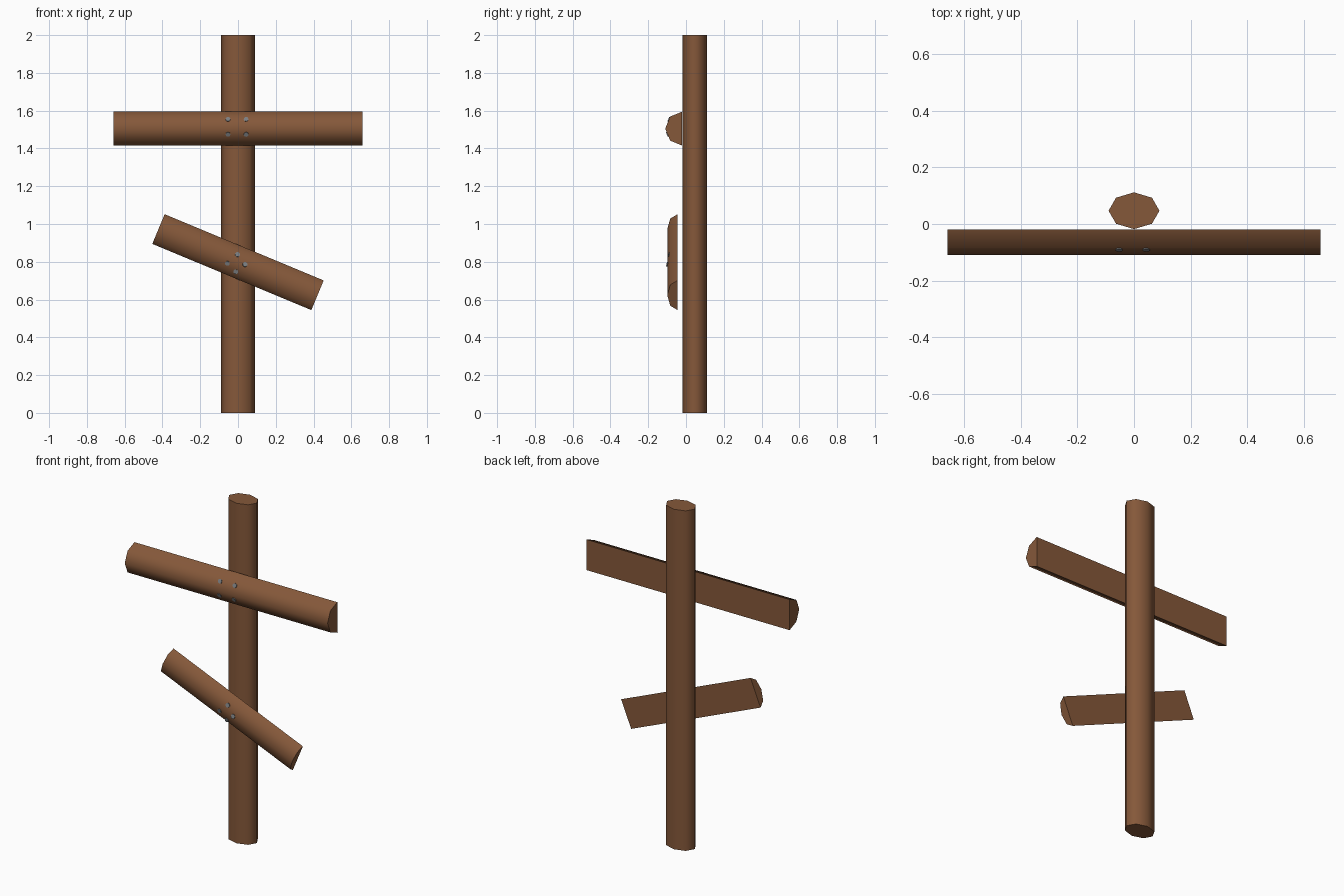
import bpy, bmesh, math
from mathutils import Matrix, Vector

if "Cube" in bpy.data.objects:
    bpy.data.objects.remove(bpy.data.objects["Cube"])


def material(name, rgb):
    m = bpy.data.materials.new(name)
    m.diffuse_color = (*rgb, 1)
    m.use_nodes = True
    m.node_tree.nodes["Principled BSDF"].inputs["Base Color"].default_value = m.diffuse_color
    return m


wood = material("brown wood", (0.235, 0.098, 0.042))
steel = material("grey steel", (0.2, 0.21, 0.22))


def prism(name, profile, length, matrix, mat):
    """Extrude a closed profile along local z, centred, then place it."""
    bm = bmesh.new()
    base = bm.faces.new([bm.verts.new((x, y, -length / 2)) for x, y in profile])
    ext = bmesh.ops.extrude_face_region(bm, geom=[base], use_keep_orig=True)
    bmesh.ops.translate(bm, vec=(0, 0, length),
                        verts=[v for v in ext["geom"] if isinstance(v, bmesh.types.BMVert)])
    bmesh.ops.recalc_face_normals(bm, faces=bm.faces)
    bm.transform(matrix)
    me = bpy.data.meshes.new(name)
    bm.to_mesh(me)
    bm.free()
    ob = bpy.data.objects.new(name, me)
    bpy.context.collection.objects.link(ob)
    me.materials.append(mat)
    bpy.ops.object.select_all(action='DESELECT')
    ob.select_set(True)
    bpy.context.view_layer.objects.active = ob
    bpy.ops.object.shade_smooth_by_angle(angle=math.radians(65))
    return ob


def arc(rx, ry, start, steps):
    """Points on an ellipse, one every 45 degrees."""
    return [(rx * math.cos(start + i * math.pi / 4), ry * math.sin(start + i * math.pi / 4))
            for i in range(steps)]


# Upright post: flattened octagonal log
prism("post", arc(0.09, 0.065, 0, 8), 2, Matrix.Translation((0, 0.047, 1)), wood)


def nailed_bar(name, length, half_width, depth, back_y, z, tilt, nails):
    """Half log with a flat back, tilted about y, with nail heads on its face."""
    place = Matrix.Translation((0, back_y, z)) @ Matrix.Rotation(tilt, 4, 'Y')
    # profile x -> local z, profile extrusion -> local x
    along_x = Matrix.Rotation(math.pi / 2, 4, 'Y')
    half = arc(half_width, depth, math.pi, 5)
    prism(name, half, length, place @ along_x, wood)
    for i, (nx, nz) in enumerate(nails):
        local = place.inverted() @ Vector((nx, back_y, nz))
        # find the facet under the nail
        for (a, da), (b, db) in zip(half, half[1:]):
            if a <= local.z <= b:
                y = da + (db - da) * (local.z - a) / (b - a)
                normal = Vector((0, -(b - a), db - da)) * -1
                normal = Vector((0, -(b - a), (db - da))).normalized()
                rot = normal.to_track_quat('Z', 'X').to_matrix().to_4x4()
                spot = Matrix.Translation((local.x, y, local.z))
                prism(f"{name}_nail_{i + 1}", arc(0.013, 0.013, 0, 8), 0.008,
                      place @ spot @ rot, steel)
                break


# Level upper bar
nailed_bar("upper_bar", 1.32, 0.09, 0.09, -0.02, 1.505, 0,
           [(x, z) for x in (-0.053, 0.043) for z in (1.554, 1.475)])
# Slanted lower bar
nailed_bar("lower_bar", 0.912, 0.085, 0.054, -0.045, 0.798, math.radians(22.6),
           [(-0.003, 0.838), (-0.056, 0.792), (0.037, 0.786), (-0.012, 0.748)])
